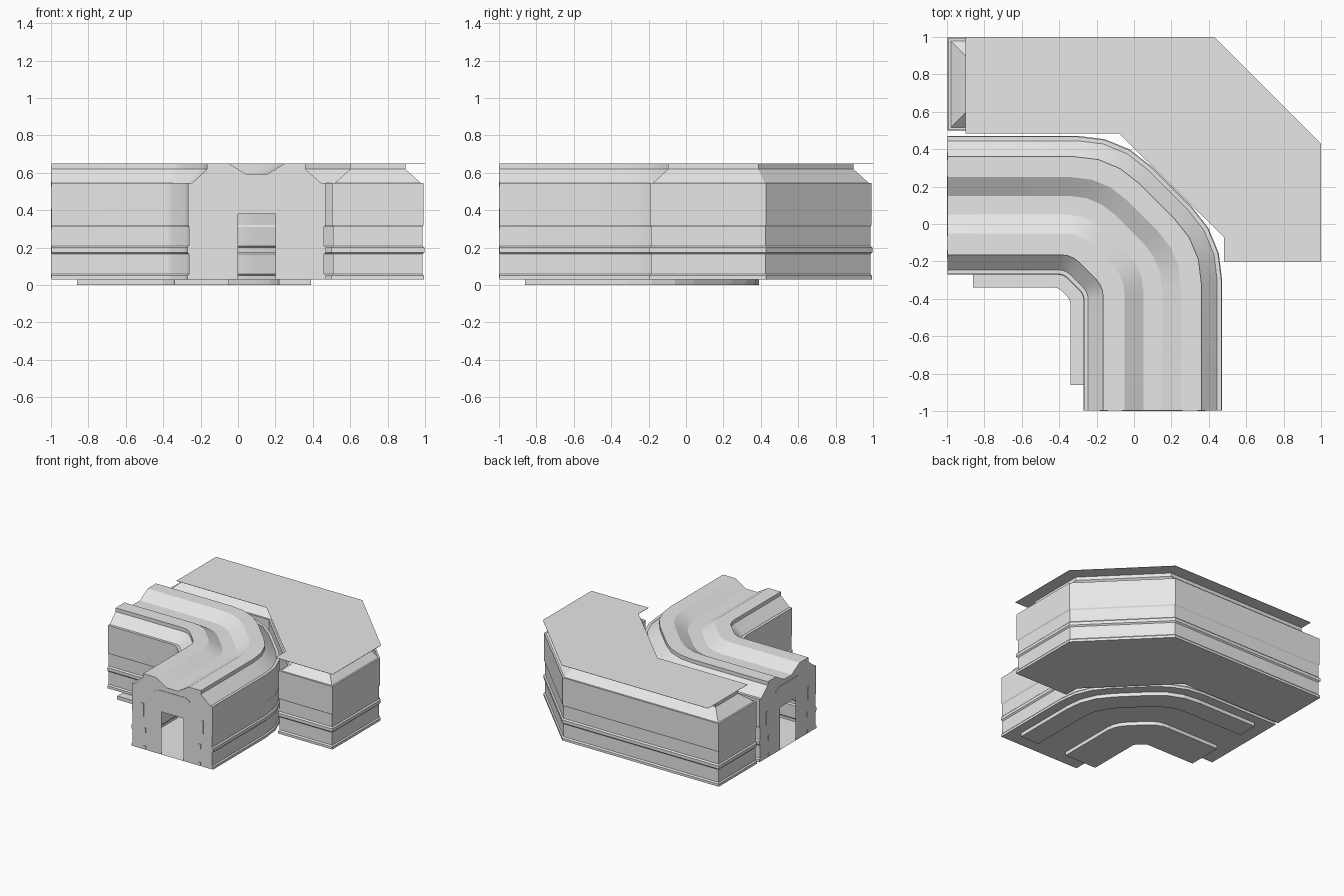
import bpy, bmesh
from mathutils import Vector

if "Cube" in bpy.data.objects:
    bpy.data.objects.remove(bpy.data.objects["Cube"])

grey = bpy.data.materials.new("light_grey")
grey.use_nodes = True
grey.diffuse_color = (0.8, 0.8, 0.8, 1)
grey.node_tree.nodes["Principled BSDF"].inputs["Base Color"].default_value = (0.8, 0.8, 0.8, 1)

BASE, EAVE, TOP = 0.03, 0.545, 0.65
END = -0.996
# Wall relief: (inset from the wall line, height)
WALL = [(0.005, BASE), (0.005, 0.05), (0.014, 0.06), (0.014, 0.165), (0.004, 0.175),
        (0.004, 0.2), (0.014, 0.21), (0.014, 0.31), (0.008, 0.32), (0.008, EAVE)]


def finish(name, bm, smooth=False):
    bmesh.ops.recalc_face_normals(bm, faces=bm.faces)
    mesh = bpy.data.meshes.new(name)
    bm.to_mesh(mesh)
    bm.free()
    mesh.materials.append(grey)
    obj = bpy.data.objects.new(name, mesh)
    bpy.context.collection.objects.link(obj)
    if smooth:
        bpy.ops.object.select_all(action="DESELECT")
        obj.select_set(True)
        bpy.context.view_layer.objects.active = obj
        bpy.ops.object.shade_smooth_by_angle(angle=0.5)
    return obj


def bridge(bm, a, b, closed=True):
    n = len(a)
    for i in range(n if closed else n - 1):
        j = (i + 1) % n
        bm.faces.new((a[i], a[j], b[j], b[i]))


def path_at(t, end=END):
    """Plan line of the L-shaped bend, offset t from its own axis."""
    corner = Vector((-0.265 + 0.414 * t, t))
    reach = max(0.02, 0.03 + 0.27 * (t + 0.27))
    start = corner - Vector((reach, 0))
    stop = corner + reach * Vector((0.7071, -0.7071))
    half = [Vector((end, t)), start]
    for k in (0.33, 0.67):
        half.append((1 - k) ** 2 * start + 2 * k * (1 - k) * corner + k * k * stop)
    half.append(stop)
    return half + [Vector((p.y, p.x)) for p in reversed(half)]


def prism(name, outline, z0, z1):
    bm = bmesh.new()
    low = [bm.verts.new((p[0], p[1], z0)) for p in outline]
    high = [bm.verts.new((p[0], p[1], z1)) for p in outline]
    bridge(bm, low, high)
    bm.faces.new(low)
    bm.faces.new(high)
    return finish(name, bm)


def inset(outline, d):
    """Offset a clockwise outline inwards with mitred corners."""
    pts = [Vector(p) for p in outline]
    result = []
    for i, p in enumerate(pts):
        e1 = (p - pts[i - 1]).normalized()
        e2 = (pts[(i + 1) % len(pts)] - p).normalized()
        n1, n2 = Vector((e1.y, -e1.x)), Vector((e2.y, -e2.x))
        result.append(p + (n1 + n2) * d / (1 + n1.dot(n2)))
    return result


# Corridor shell: a cross-section carried round the bend
inner, outer = -0.275, 0.475
roof = [(-0.245, EAVE), (-0.165, 0.62), (-0.165, TOP), (-0.05, TOP), (0.05, 0.59),
        (0.15, 0.59), (0.25, TOP), (0.36, TOP), (0.36, 0.62), (0.445, EAVE)]
profile = ([(inner + d, z) for d, z in WALL] + roof
           + [(outer - d, z) for d, z in reversed(WALL)])
bm = bmesh.new()
lines = [[bm.verts.new((p.x, p.y, z)) for p in path_at(t)] for t, z in profile]
for a, b in zip(lines, lines[1:] + lines[:1]):
    bridge(bm, a, b, closed=False)
# End walls with a doorway
doorway = [(0.2, BASE), (0.2, 0.38), (0.0, 0.38), (0.0, BASE)]
for k in (0, -1):
    frame = [bm.verts.new((t, END, z) if k else (END, t, z)) for t, z in doorway]
    bm.faces.new([line[k] for line in lines] + frame)
finish("corridor_shell", bm, smooth=True)

# Shallow raised trims on both end walls
trims = {"head_trim": [(-0.065, 0.525), (0.26, 0.525), (0.26, 0.535), (0.22, 0.555),
                       (-0.02, 0.555), (-0.065, 0.535)]}
for side, s in (("inner", -1), ("outer", 1)):
    for part, t, w, z0, z1 in (("slot", 0.27, 0.012, 0.3, 0.41), ("bar", 0.25, 0.01, 0.17, 0.21),
                               ("foot", 0.25, 0.01, 0.04, 0.06)):
        x0, x1 = 0.1 + s * t - w, 0.1 + s * t + w
        trims[f"{side}_{part}_trim"] = [(x0, z0), (x1, z0), (x1, z1), (x0, z1)]
for name, outline in trims.items():
    for where in ("front", "side"):
        bm = bmesh.new()
        rings = [[bm.verts.new((t, y, z) if where == "front" else (y, t, z)) for t, z in outline]
                 for y in (-1, END)]
        bridge(bm, *rings)
        bm.faces.new(rings[0])
        finish(f"{where}_{name}", bm)

# Foundation strips under the corridor
for name, t0, t1 in (("inner_foundation", -0.34, -0.05), ("outer_foundation", 0.22, 0.39)):
    prism(name, path_at(t0, -0.86) + path_at(t1, -0.86)[::-1], 0, BASE)

# Outer block: relief walls, sloped eaves and a short upstand
plan = [(-1, 1), (0.43, 1), (1, 0.43), (1, -0.2), (0.495, -0.2), (0.495, -0.075),
        (-0.075, 0.495), (-1, 0.495)]
bm = bmesh.new()
rings = [[bm.verts.new((p.x, p.y, z)) for p in inset(plan, d)]
         for d, z in WALL + [(0.022, EAVE), (0.105, 0.62), (0.105, TOP - 0.002)]]
for a, b in zip(rings, rings[1:]):
    bridge(bm, a, b)
bm.faces.new(rings[0])
finish("block_walls", bm)

# Thin flat roof sheet overhanging the block
sheet = [(-0.9, 1), (0.43, 1), (1, 0.43), (1, -0.2), (0.48, -0.2), (0.48, -0.07),
         (-0.08, 0.485), (-0.9, 0.485)]
prism("block_roof_sheet", sheet, TOP - 0.002, TOP)
